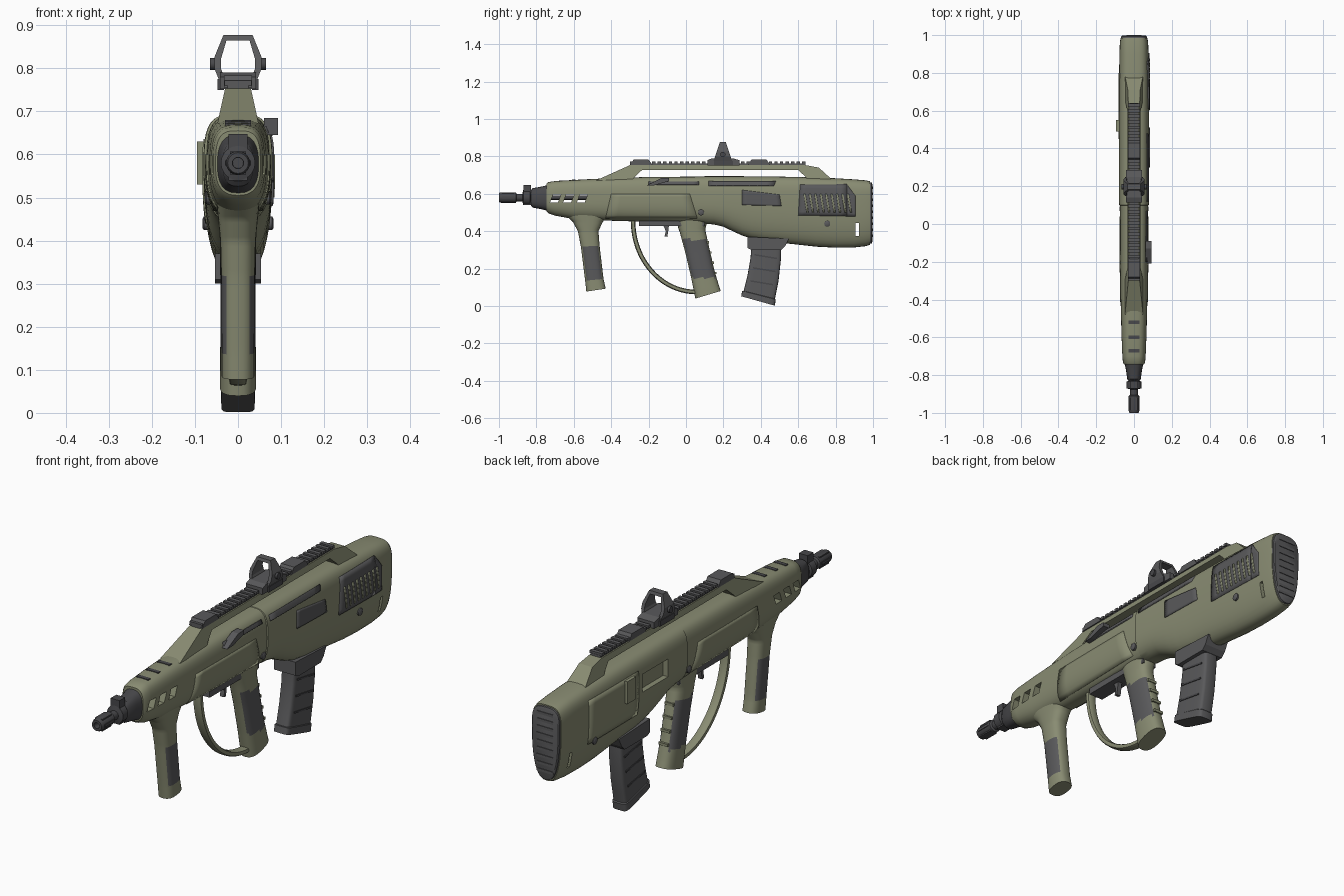
import bpy, bmesh, math
from mathutils import Vector

if "Cube" in bpy.data.objects:
    bpy.data.objects.remove(bpy.data.objects["Cube"])

def material(name, rgb):
    m = bpy.data.materials.new(name)
    m.diffuse_color = (*rgb, 1)
    m.use_nodes = True
    m.node_tree.nodes["Principled BSDF"].inputs["Base Color"].default_value = m.diffuse_color
    return m

GREEN = material("olive_green", (0.25, 0.262, 0.17))
GREY = material("dark_grey", (0.10, 0.10, 0.104))
METAL = material("gunmetal", (0.065, 0.065, 0.07))

def finish(name, bm, mat, smooth=35):
    bmesh.ops.recalc_face_normals(bm, faces=bm.faces)
    me = bpy.data.meshes.new(name)
    bm.to_mesh(me)
    bm.free()
    me.materials.append(mat)
    ob = bpy.data.objects.new(name, me)
    bpy.context.collection.objects.link(ob)
    bpy.ops.object.select_all(action='DESELECT')
    ob.select_set(True)
    bpy.context.view_layer.objects.active = ob
    if smooth:
        bpy.ops.object.shade_smooth_by_angle(angle=math.radians(smooth))
    return ob

def loft(name, rings, mat, closed=False, smooth=35):
    bm = bmesh.new()
    vs = [[bm.verts.new(p) for p in r] for r in rings]
    n = len(rings[0])
    for a, b in zip(vs, vs[1:] + vs[:1] if closed else vs[1:]):
        for i in range(n):
            j = (i + 1) % n
            bm.faces.new((a[i], a[j], b[j], b[i]))
    if not closed:
        bm.faces.new(vs[0])
        bm.faces.new(vs[-1])
    return finish(name, bm, mat, smooth)

def prism(name, pts, x0, x1, mat, width=None):
    """Side profile (y, z) extruded in x; width(z) gives a tapered half width."""
    f = width or (lambda z: None)
    left = [(-f(z) if width else x0, y, z) for y, z in pts]
    right = [(f(z) if width else x1, y, z) for y, z in pts]
    return loft(name, [left, right], mat, smooth=0)

def box(name, x0, x1, y0, y1, z0, z1, mat):
    return prism(name, [(y0, z0), (y1, z0), (y1, z1), (y0, z1)], x0, x1, mat)

def power(v, e):
    return math.copysign(abs(v) ** e, v)

def oval(n, e=2.0):
    return [(power(math.cos(2 * math.pi * i / n), 2 / e),
             power(math.sin(2 * math.pi * i / n), 2 / e)) for i in range(n)]

def lathe(name, profile, z, mat, n=20):
    return loft(name, [[(r * c, y, z + r * s) for c, s in oval(n)] for y, r in profile], mat)

def column(name, stations, mat, e=2.6, n=28, steps=6):
    """Upright part; stations are (y, z, half depth, half width, slope of the ring)."""
    st = [tuple(p + (q - p) * k / steps for p, q in zip(a, b))
          for a, b in zip(stations, stations[1:]) for k in range(steps)] + [stations[-1]]
    return loft(name, [[(w * c, y + d * s, z + d * s * m) for c, s in oval(n, e)]
                       for y, z, d, w, m in st], mat)

# Main shell stations: y, bottom, top, half width
BODY = [(-.745, .505, .655, .052), (-.735, .495, .663, .058), (-.7, .483, .668, .062),
        (-.6, .465, .674, .066), (-.4, .456, .684, .071), (-.2, .45, .69, .073),
        (.098, .44, .692, .074), (.1, .44, .694, .079), (.15, .436, .694, .08),
        (.2, .424, .694, .08), (.25, .40, .694, .08), (.3, .377, .694, .08),
        (.35, .36, .693, .08), (.42, .347, .693, .08), (.6, .328, .69, .08),
        (.7, .317, .687, .08), (.8, .312, .683, .079), (.9, .313, .677, .077),
        (.96, .32, .672, .075), (.985, .328, .667, .071)]
MID, UP, LOW = .57, 3.4, 2.5

def station(y):
    for a, b in zip(BODY, BODY[1:]):
        if y <= b[0]:
            t = max(0, (y - a[0]) / (b[0] - a[0]))
            return [p + (q - p) * t for p, q in zip(a, b)]
    return BODY[-1]

def body_x(y, z):
    _, lo, hi, w = station(y)
    h, e = (hi - MID, UP) if z > MID else (MID - lo, LOW)
    return w * max(0, 1 - abs((z - MID) / h) ** e) ** (1 / e)

def body_ring(y, lo, hi, w, n=40):
    pts = []
    for i in range(n):
        a = 2 * math.pi * i / n
        c, s = math.cos(a), math.sin(a)
        e, h = (UP, hi - MID) if s >= 0 else (LOW, MID - lo)
        pts.append((w * power(c, 2 / e), y, MID + h * power(s, 2 / e)))
    return pts

def panel(name, quad, side, mat, rise=.004, n=8):
    """Thin plate that follows the shell; quad is four (y, z) corners."""
    a, b, c, d = [Vector(p) for p in quad]
    bm = bmesh.new()
    g = [[None] * (n + 1) for _ in range(n + 1)]
    for i in range(n + 1):
        for j in range(n + 1):
            y, z = a.lerp(b, i / n).lerp(d.lerp(c, i / n), j / n)
            g[i][j] = bm.verts.new((side * body_x(y, z), y, z))
    for i in range(n):
        for j in range(n):
            bm.faces.new((g[i][j], g[i + 1][j], g[i + 1][j + 1], g[i][j + 1]))
    ob = finish(name, bm, mat)
    m = ob.modifiers.new("thickness", 'SOLIDIFY')
    m.thickness, m.offset = rise * 2, 0
    return ob

def cut(ob, cutter):
    m = ob.modifiers.new("cut", 'BOOLEAN')
    m.operation, m.object, m.solver = 'DIFFERENCE', cutter, 'EXACT'
    bpy.context.view_layer.objects.active = ob
    bpy.ops.object.modifier_apply(modifier=m.name)
    bpy.data.objects.remove(cutter)

# Shell with front windows, sling slot and left port
shell = loft("main_shell", [body_ring(*s) for s in BODY], GREEN)
for y in (-.715, -.645, -.572):
    cut(shell, prism("window_cutter", [(y - .012, .553), (y + .03, .553), (y + .047, .597), (y + .005, .597)],
                     -.2, .2, GREEN))
cut(shell, box("sling_cutter", -.2, .2, .907, .924, .375, .445, GREEN))
cut(shell, box("port_cutter", -.2, -.055, .24, .42, .53, .61, GREEN))
for i, y in enumerate((-.67, -.6, -.52)):
    top = station(y)[2]
    box(f"top_slot_{i}", -.03, .03, y - .009, y + .009, top - .01, top + .002, METAL)

# Butt pad with ridges
loft("butt_pad", [[(x * k, y, .5 + (z - .5) * k) for x, _, z in body_ring(*BODY[-1])]
                  for y, k in ((.97, .9), (.98, .97), (.993, .96), (.997, .9))], GREY)
for i in range(9):
    z = .37 + i * .032
    box(f"pad_ridge_{i}", -.04, .04, .99, 1.0, z, z + .012, GREY)

# Shell panels
for s in (-1, 1):
    panel("fore_panel", [(-.43, .47), (.06, .47), (.02, .6), (-.40, .6)], s, GREEN, .003)
    for y, z in ((.08, .5), (.755, .44)):
        x = body_x(y, z)
        loft("pin", [[(s * (x + d), y + r * a, z + r * b) for a, b in oval(12)]
                     for d, r in ((-.02, .016), (.006, .016), (.009, .011))], GREY)
panel("side_panel", [(.3, .54), (.51, .535), (.5, .595), (.3, .62)], 1, GREY)
panel("upper_strip", [(.12, .642), (.47, .642), (.48, .666), (.12, .666)], 1, GREY)
panel("lever_slot", [(-.2, .647), (.07, .647), (.07, .664), (-.2, .664)], 1, GREY)
panel("vent_panel", [(.6, .485), (.86, .48), (.86, .65), (.61, .65)], 1, GREY)
panel("vent_panel_rear", [(.86, .48), (.905, .48), (.905, .59), (.86, .65)], 1, GREY)
for i in range(9):
    y = .645 + i * .029
    panel(f"vent_slit_{i}", [(y, .5), (y + .01, .5), (y - .007, .6), (y - .017, .6)], 1, GREEN, .006, 3)
panel("left_cover", [(.45, .44), (.8, .44), (.8, .635), (.45, .635)], -1, GREEN, .003)
box("left_latch", -.095, -.06, .49, .55, .53, .63, GREEN)
prism("charging_lever", [(-.21, .645), (-.17, .645), (-.09, .668), (-.09, .685), (-.13, .685)], .06, .093, GREY)

# Bridge and rail
prism("bridge", [(-.48, .672), (-.30, .753), (.64, .753), (.71, .74), (.785, .672), (.65, .672), (.64, .69),
                 (.60, .727), (-.235, .727), (-.275, .69), (-.29, .672)], 0, 0, GREEN,
      width=lambda z: .03 + (.753 - z) * .22)
box("rail_base", -.024, .024, -.3, .64, .75, .763, GREY)
for i in range(32):
    y = -.3 + i * .0297
    box(f"rail_tooth_{i}", -.031, .031, y, y + .018, .76, .772, GREY)
for y in (-.24, .39):
    prism("rail_block", [(y - .06, .755), (y + .06, .755), (y + .04, .783), (y - .04, .783)], -.033, .033, GREY)

# Reflex sight
prism("sight_base", [(.115, .752), (.285, .752), (.285, .78), (.25, .79), (.14, .79), (.115, .78)], -.042, .042, GREY)
outer = [(-.045, .775), (.045, .775), (.055, .80), (.055, .825), (.034, .877), (-.034, .877), (-.055, .825), (-.055, .80)]
inner = [(-.036, .79), (.036, .79), (.04, .80), (.04, .82), (.027, .864), (-.027, .864), (-.04, .82), (-.04, .80)]

def hood(pts, s):
    return [(x, .197 + s * (.05 - (z - .775) * .34), z) for x, z in pts]
loft("sight_hood", [hood(outer, -1), hood(outer, 1), hood(inner, 1), hood(inner, -1)], GREY, closed=True, smooth=0)
for s in (-1, 1):
    loft("sight_knob", [[(s * x, .197 + .014 * a, .81 + .014 * b) for a, b in oval(12)] for x in (.045, .065)], METAL)
    box("sight_clamp", s * .04 - .008, s * .04 + .008, .15, .25, .75, .775, METAL)

# Barrel and nose
lathe("barrel", [(-.96, .012), (-1, .013), (-1, .024), (-.99, .028), (-.91, .028), (-.905, .02), (-.875, .02),
                 (-.87, .04), (-.835, .04), (-.83, .03), (-.76, .03), (-.75, .012), (-.5, .012)], .58, METAL)
for i in range(6):
    a = i * math.pi / 3
    x, z = .024 * math.cos(a), .58 + .024 * math.sin(a)
    box("muzzle_rib", x - .006, x + .006, -.985, -.92, z - .006, z + .006, METAL)
box("gas_block", -.022, .022, -.87, -.83, .54, .648, METAL)
loft("nose_collar", [[(w * c, y, .578 + h * s) for c, s in oval(24, 2.6)]
                     for y, w, h in ((-.83, .03, .04), (-.82, .036, .052), (-.775, .042, .06), (-.735, .05, .07))], METAL)

# Grips with rubber inlays set by height and direction
def grip(name, stations, z0, z1):
    ob = column(name, stations, GREEN)
    ob.data.materials.append(GREY)
    for p in ob.data.polygons:
        if abs(p.normal.x) > .62 and z0 < p.center.z < z1:
            p.material_index = 1
    return ob

grip("fore_grip", [(-.53, .49, .12, .05, 0), (-.525, .45, .08, .046, 0), (-.523, .40, .055, .041, 0),
                   (-.512, .32, .05, .039, .05), (-.49, .14, .049, .038, .1), (-.481, .085, .052, .038, .15)], .14, .32)
grip("pistol_grip", [(.03, .46, .085, .045, 0), (.035, .40, .068, .042, .1), (.06, .30, .064, .041, .2),
                     (.09, .17, .063, .041, .25), (.11, .09, .066, .042, .3), (.118, .06, .068, .042, .3)], .15, .355)
for i in range(4):
    z = .17 + i * .055
    box("grip_rib", -.022, .022, .153 - (z - .17) * .25, .163 - (z - .17) * .25, z, z + .012, GREEN)

# Trigger group
box("trigger_plate", -.035, .035, -.25, .1, .428, .455, GREY)
prism("trigger", [(-.125, .44), (-.09, .44), (-.095, .40), (-.1, .37), (-.115, .372), (-.108, .40)], -.01, .01, GREY)
guard = []
for i in range(21):
    t = math.pi / 2 * i / 20
    c, s = math.cos(t), math.sin(t)
    guard.append([(.021 * a, .055 - (.338 + .012 * b) * c, .455 - (.38 + .012 * b) * s) for a, b in oval(12, 3)])
loft("trigger_guard", guard, GREEN)

# Magazine and its well
prism("magazine_well", [(.33, .31), (.35, .30), (.51, .30), (.53, .32), (.55, .36), (.33, .37)], -.053, .053, GREY)
column("magazine", [(.43, .33, .08, .036, 0), (.426, .25, .081, .036, -.08), (.412, .15, .083, .036, -.17),
                    (.392, .06, .084, .036, -.25), (.39, .058, .09, .039, -.26), (.385, .027, .09, .039, -.28)], GREY, e=6, steps=2)
for s in (-1, 1):
    for z, y in ((.26, .427), (.19, .418), (.12, .405)):
        prism("magazine_rib", [(y - .06, z + .01), (y + .06, z - .01), (y + .06, z - .002), (y - .06, z + .018)],
              s * .036 - .003, s * .036 + .003, METAL)
